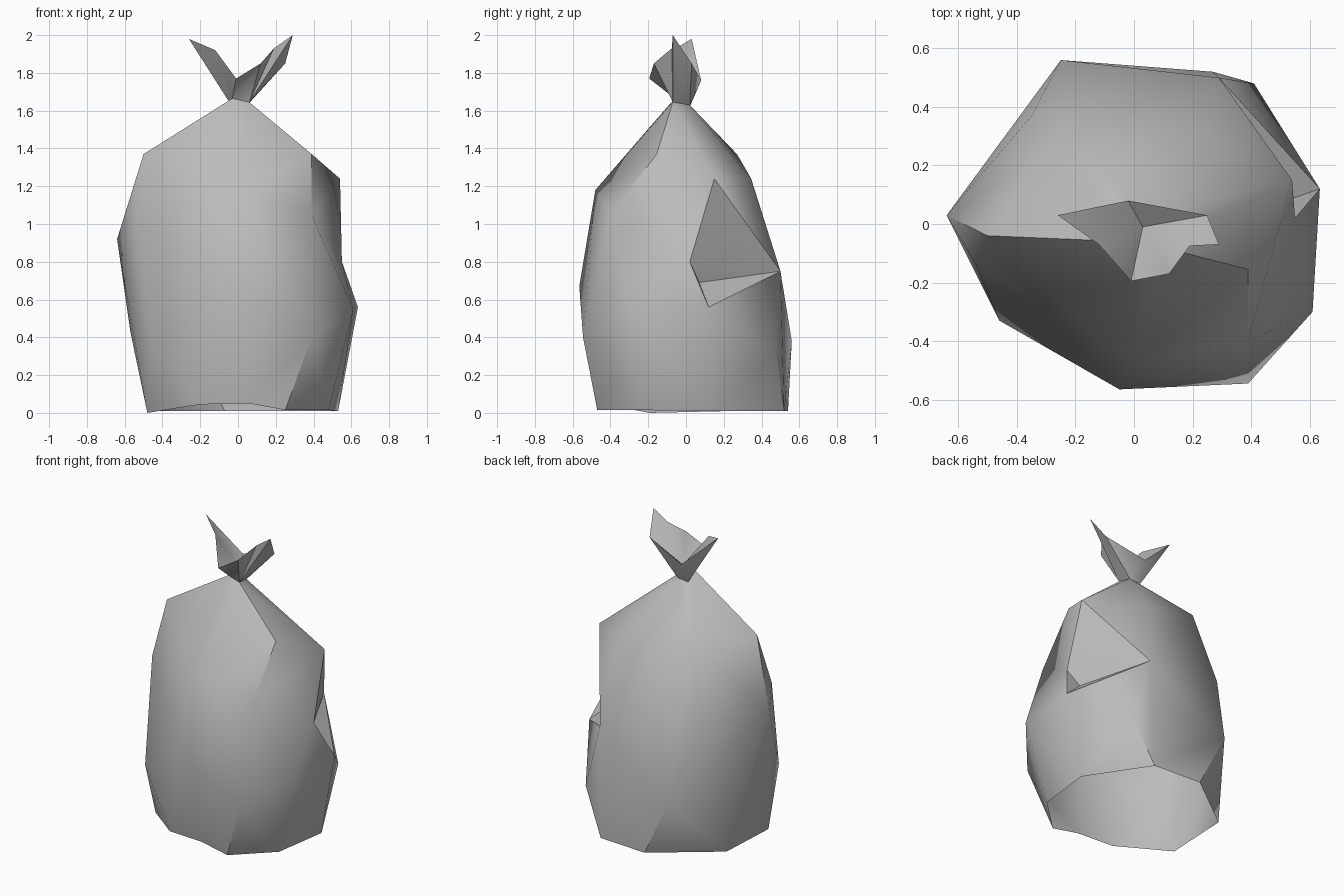
import bpy, bmesh, math

cube = bpy.data.objects.get("Cube")
if cube:
    bpy.data.objects.remove(cube, do_unlink=True)

mat = bpy.data.materials.new("plastic_grey")
mat.use_nodes = True
GREY = (0.5, 0.5, 0.5, 1)
mat.diffuse_color = GREY
for node in mat.node_tree.nodes:
    if node.type == 'BSDF_PRINCIPLED':
        node.inputs["Base Color"].default_value = GREY
        node.inputs["Roughness"].default_value = 0.7


def finish(bm, name, angle):
    bmesh.ops.recalc_face_normals(bm, faces=bm.faces[:])
    mesh = bpy.data.meshes.new(name)
    bm.to_mesh(mesh)
    bm.free()
    mesh.materials.append(mat)
    obj = bpy.data.objects.new(name, mesh)
    bpy.context.collection.objects.link(obj)
    bpy.ops.object.select_all(action='DESELECT')
    obj.select_set(True)
    bpy.context.view_layer.objects.active = obj
    bpy.ops.object.shade_smooth_by_angle(angle=math.radians(angle))
    return obj


def remove_within(bm, verts):
    """Delete the faces whose corners all belong to verts."""
    verts = set(verts)
    inside = [f for f in bm.faces if all(v in verts for v in f.verts)]
    bmesh.ops.delete(bm, geom=inside, context='FACES_ONLY')
    bmesh.ops.delete(bm, geom=[e for e in bm.edges if not e.link_faces], context='EDGES')


def recut(bm, named, keys, faces):
    """Replace the skin between the named corners by the given faces."""
    remove_within(bm, [named[k] for k in keys])
    for face in faces:
        bm.faces.new([named[k] for k in face])


# Gathered neck, shared by the sack and the tied top
neck = [(-.03, -.06, 1.665), (.06, -.07, 1.645), (.05, .02, 1.63), (-.03, .02, 1.62)]

# Corners around the dent in the left flank, and around the front slope
corners = {
    "neck_right": neck[0],
    "neck_left": neck[1],
    "shoulder_right": (-.50, -.04, 1.37),
    "breast": (0, -.48, 1.18),
    "shoulder_front": (.39, -.155, 1.37),
    "chest": (.39, -.40, 1.05),
    "shoulder_side": (.54, .15, 1.24),
    "back_mid": (.29, .50, .75),
    "back_low": (.41, .48, .31),
    "hip_side": (.635, .12, .56),
    "hip_front": (.61, -.30, .55),
}
# Remaining bulges, from the shoulders down
bulges = [
    (.18, .345, 1.24), (-.24, .27, 1.37), (-.54, -.14, 1.02),
    (-.64, .03, .92), (-.35, .37, .90), (-.05, -.565, .67),
    (.39, -.545, .40), (-.46, -.33, .38), (-.57, .05, .43), (-.25, .56, .38),
]
# Open hem at the bottom, lifted a little at the front
hem = [
    (.53, .13, .01), (.27, .52, .01), (-.07, .54, .01), (-.47, .24, .01),
    (-.48, -.19, 0), (-.20, -.44, .045), (.06, -.465, .05), (.25, -.47, .015),
    (.48, -.25, .015),
]

# Sack: taut skin over the bulges
bm = bmesh.new()
named = {key: bm.verts.new(co) for key, co in corners.items()}
neck_verts = [named["neck_right"], named["neck_left"]] + [bm.verts.new(co) for co in neck[2:]]
for co in bulges:
    bm.verts.new(co)
hem_verts = [bm.verts.new((x, y, 0)) for x, y, _ in hem]
hull = bmesh.ops.convex_hull(bm, input=bm.verts[:])
spare = {v for key in ("geom_interior", "geom_unused") for v in hull[key]
         if isinstance(v, bmesh.types.BMVert)}
bmesh.ops.delete(bm, geom=list(spare - set(named.values())), context='VERTS')

# Front slope falling from the neck
recut(bm, named,
      ("neck_right", "neck_left", "shoulder_right", "breast", "shoulder_front"),
      [("neck_right", "shoulder_right", "breast"),
       ("neck_right", "breast", "neck_left"),
       ("neck_left", "breast", "shoulder_front")])

# Dent with its folded pocket
flank = ("shoulder_front", "chest", "shoulder_side", "back_mid",
         "back_low", "hip_side", "hip_front")
named["dent"] = bm.verts.new((.55, .02, .80))
named["fold"] = bm.verts.new((.49, .07, .69))
recut(bm, named, flank,
      [("shoulder_front", "chest", "shoulder_side"),
       ("chest", "dent", "shoulder_side"),
       ("chest", "hip_front", "dent"),
       ("hip_front", "hip_side", "dent"),
       ("hip_side", "fold", "dent"),
       ("hip_side", "back_mid", "fold"),
       ("back_mid", "dent", "fold"),
       ("back_mid", "shoulder_side", "dent"),
       ("back_mid", "back_low", "hip_side")])
bmesh.ops.holes_fill(bm, edges=[e for e in bm.edges if e.is_boundary], sides=6)

# Open the neck and the hem
remove_within(bm, neck_verts)
remove_within(bm, hem_verts)
for v, (_, _, z) in zip(hem_verts, hem):
    v.co.z = z
finish(bm, "sack", 42)

# Tied top: flared rim points, each with the neck corner it gathers to
flare = [
    ((-.26, .03, 1.98), 3), ((-.12, -.07, 1.92), 0), ((-.01, -.195, 1.77), 0),
    ((.12, -.17, 1.85), 1), ((.19, -.075, 1.93), 1), ((.29, -.07, 2.0), 1),
    ((.25, .03, 1.85), 2), ((-.02, .08, 1.76), 3),
]
bm = bmesh.new()
ring = [bm.verts.new(co) for co in neck]
lip = [bm.verts.new(co) for co, _ in flare]
pit = bm.verts.new((.03, -.01, 1.71))
for i, (_, n) in enumerate(flare):
    j = (i + 1) % len(flare)
    m = flare[j][1]
    bm.faces.new((lip[i], ring[n], lip[j]))
    if m != n:
        bm.faces.new((lip[j], ring[n], ring[m]))
    bm.faces.new((lip[i], lip[j], pit))
finish(bm, "tied_top", 55)
